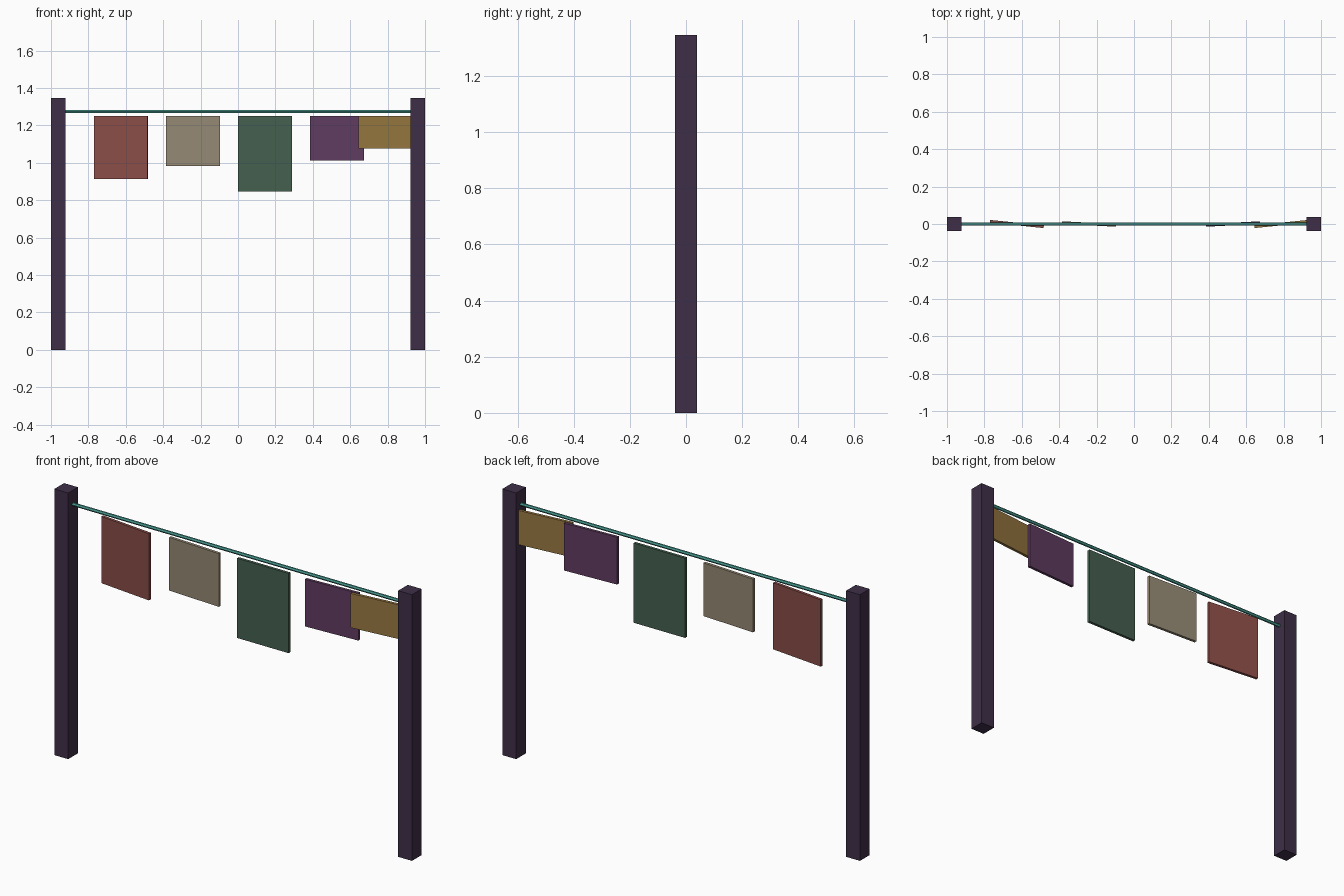
import bpy
import math

cube = bpy.data.objects.get("Cube")
if cube:
    bpy.data.objects.remove(cube, do_unlink=True)


def linear(c):
    c /= 255
    return c / 12.92 if c <= 0.04045 else ((c + 0.055) / 1.055) ** 2.4


def material(name, r, g, b):
    mat = bpy.data.materials.new(name)
    mat.use_nodes = True
    color = (linear(r), linear(g), linear(b), 1)
    mat.diffuse_color = color
    bsdf = mat.node_tree.nodes["Principled BSDF"]
    bsdf.inputs["Base Color"].default_value = color
    bsdf.inputs["Roughness"].default_value = 0.9
    return mat


def box(name, size, location, mat, turn=0):
    bpy.ops.mesh.primitive_cube_add(size=1, location=location)
    obj = bpy.context.object
    obj.name = name
    obj.scale = size
    bpy.ops.object.transform_apply(location=False, rotation=False, scale=True)
    obj.rotation_euler.z = turn
    obj.data.materials.append(mat)
    return obj


POST_X, POST_W, POST_H = 0.9615, 0.077, 1.346
ROPE_Z, CLOTH_TOP = 1.275, 1.251
CLOTH_W, CLOTH_T = 0.288, 0.0145

# Square posts
post_mat = material("dark plum wood", 62, 47, 72)
for side, name in ((1, "left_post"), (-1, "right_post")):
    box(name, (POST_W, POST_W, POST_H), (side * POST_X, 0, POST_H / 2), post_mat)

# Line between the posts
bpy.ops.mesh.primitive_cylinder_add(vertices=6, radius=0.0085, depth=2 * POST_X,
                                    location=(0, 0, ROPE_Z),
                                    rotation=(0, math.pi / 2, 0))
rope = bpy.context.object
rope.name = "hanging_line"
rope.data.materials.append(material("teal cord", 76, 160, 149))

# Hanging cloths: name, colour, centre x, height, turn
cloths = [
    ("red_cloth", (139, 78, 72), -0.626, 0.337, -0.1),
    ("beige_cloth", (149, 137, 116), -0.241, 0.269, -0.05),
    ("green_cloth", (69, 96, 80), 0.144, 0.403, 0),
    ("purple_cloth", (97, 61, 97), 0.529, 0.239, 0.05),
    ("ochre_cloth", (152, 120, 64), 0.788, 0.173, 0.1),
]
for name, rgb, x, height, turn in cloths:
    mat = material(name.replace("_", " "), *rgb)
    box(name, (CLOTH_W, CLOTH_T, height), (x, 0, CLOTH_TOP - height / 2), mat, turn)
